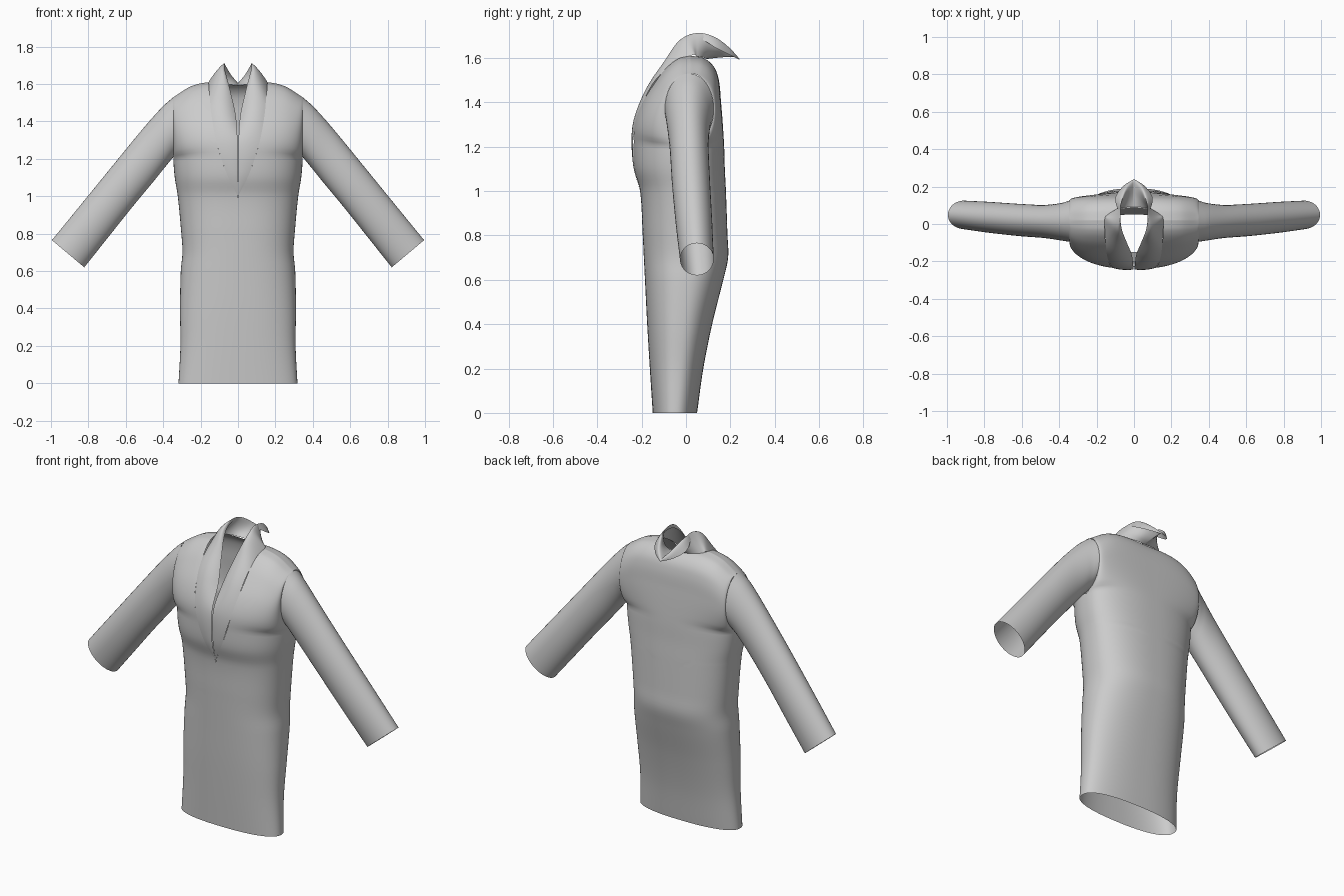
import bpy, bmesh, math
from mathutils import Vector

if "Cube" in bpy.data.objects:
    bpy.data.objects.remove(bpy.data.objects["Cube"])


def interp(table, t):
    """Smooth (Hermite) interpolation of rows (key, value, ...)."""
    n = len(table)
    t = min(max(t, table[0][0]), table[-1][0])
    i = max(k for k in range(n - 1) if table[k][0] <= t or k == 0)

    def slope(k, c):
        a, b = table[max(k - 1, 0)], table[min(k + 1, n - 1)]
        return (b[c] - a[c]) / (b[0] - a[0])
    h = table[i + 1][0] - table[i][0]
    f = (t - table[i][0]) / h
    out = []
    for c in range(1, len(table[0])):
        p, q = table[i][c], table[i + 1][c]
        m, k = slope(i, c) * h, slope(i + 1, c) * h
        out.append((2*f**3 - 3*f*f + 1)*p + (f**3 - 2*f*f + f)*m
                   + (3*f*f - 2*f**3)*q + (f**3 - f*f)*k)
    return out


def grid(bm, func, nu, nv):
    vs = [[bm.verts.new(func(u / nu, v / nv)) for u in range(nu + 1)]
          for v in range(nv + 1)]
    for v in range(nv):
        for u in range(nu):
            bm.faces.new((vs[v][u], vs[v][u+1], vs[v+1][u+1], vs[v+1][u]))


def finish(bm, name):
    bmesh.ops.remove_doubles(bm, verts=bm.verts, dist=0.0008)
    bmesh.ops.recalc_face_normals(bm, faces=bm.faces)
    me = bpy.data.meshes.new(name)
    bm.to_mesh(me)
    bm.free()
    ob = bpy.data.objects.new(name, me)
    bpy.context.collection.objects.link(ob)
    mod = ob.modifiers.new("mirror", 'MIRROR')
    mod.merge_threshold = 0.001
    bpy.context.view_layer.objects.active = ob
    ob.select_set(True)
    bpy.ops.object.shade_smooth_by_angle(angle=math.radians(50))
    ob.select_set(False)
    return ob


# Height, half width, front y, side seam y, back y
BODY = [(0.0, .318, -.15, -.05, .05), (.2, .308, -.163, -.04, .078),
        (.4, .31, -.175, -.025, .118), (.6, .306, -.185, -.005, .168),
        (.7, .297, -.19, .0, .19), (.8, .303, -.195, .005, .187),
        (1.0, .322, -.207, .01, .18), (1.1, .338, -.234, .012, .175),
        (1.2, .345, -.24, .015, .172), (1.3, .345, -.236, .015, .166),
        (1.4, .345, -.2, .015, .158), (1.5, .345, -.135, .015, .148),
        (1.56, .345, -.085, .015, .125), (1.6, .345, -.03, .02, .075),
        (1.61, .345, .02, .02, .02)]
VNECK = [(1.0, 0), (1.12, .06), (1.28, .113), (1.42, .14), (1.53, .151), (1.61, .157)]
SHOULDER = [(0, 1.61), (.15, 1.61), (.25, 1.588), (.345, 1.53)]
TOP = 1.61
ARM_Y, ARM_Z, ARM_RY, ARM_RZ = .015, 1.37, .11, .16


def shell(x, t, side):
    """Point on the front (-1) or back (+1) panel; leaves an oval armhole."""
    hw, yf, ym, yb = interp(BODY, t)
    s = min(abs(x) / hw, 1)
    z = t
    zs = t
    if t > 1.1:
        k = (t - 1.1) / (TOP - 1.1)
        z = 1.1 + k * (interp(SHOULDER, x)[0] - 1.1)
        zs = 1.1 + k * (1.53 - 1.1)
    e = ARM_RY * math.sqrt(max(0, 1 - ((zs - ARM_Z) / ARM_RZ) ** 2))
    edge = ym + side * e
    y = edge + ((yb if side > 0 else yf) - edge) * max(0, 1 - s ** 2.4) ** (1 / 2.4)
    return Vector((x, y, z))


def row(v):
    if v < .45:
        return v / .45
    return 1 + .61 * math.sin((v - .45) / .55 * math.pi / 2)


def front(u, v):
    t = row(v)
    x0 = interp(VNECK, t)[0] if t > 1 else 0
    return shell(x0 + (interp(BODY, t)[0] - x0) * math.sin(u * math.pi / 2), t, -1)


def back(u, v):
    t = row(v)
    x0 = interp(VNECK, t)[0] if t > 1 else 0
    hw = interp(BODY, t)[0]
    # inner columns fill the back of the neck, outer ones match the front
    if u < .25:
        x = (.157 if t > 1 else .1) * u / .25
    else:
        c = .157 if t > 1 else .1
        x = c + (hw - c) * math.sin((u - .25) / .75 * math.pi / 2)
    if x < .157:
        t = min(t, TOP - .015 * (1 - (x / .157) ** 2))
    return shell(x, t, 1)


# Dress body
bm = bmesh.new()
grid(bm, front, 24, 90)
grid(bm, back, 32, 90)
finish(bm, "dress_body")

# Sleeve: station, upper x z, lower x z, front y, back y
SLEEVE = [(0, .345, 1.53, .345, 1.21, -.095, .125),
          (.3, .40, 1.482, .38, 1.168, -.088, .112),
          (1, .505, 1.365, .455, 1.075, -.075, .102),
          (2, .665, 1.17, .575, .93, -.064, .108),
          (3, .84, .955, .70, .773, -.047, .118),
          (4, .995, .765, .822, .62, -.027, .125)]


def sleeve(u, v):
    ux, uz, lx, lz, y0, y1 = interp(SLEEVE, 4 * v)
    a = 2 * math.pi * u
    c, s = math.cos(a), math.sin(a)
    return Vector(((ux + lx) / 2 + c * (ux - lx) / 2, (y0 + y1) / 2 + s * (y1 - y0) / 2,
                   (uz + lz) / 2 + c * (uz - lz) / 2))


bm = bmesh.new()
grid(bm, sleeve, 40, 44)
finish(bm, "sleeves")

# Shawl collar: lofted from neckline seam over a roll to the free edge
seam = [shell(x, t, -1) for t, x in VNECK]
seam += [(.14, .05, 1.607), (.10, .075, 1.603), (.05, .088, 1.598), (0, .092, 1.595)]
roll = [(0, -.207, 1.0), (.03, -.24, 1.13), (.058, -.24, 1.3), (.075, -.185, 1.45),
        (.09, -.105, 1.575), (.098, -.025, 1.675), (.08, .05, 1.705),
        (.065, .12, 1.695), (.038, .18, 1.65), (0, .21, 1.605)]
free = [(0, -.207, 1.0), (.002, -.238, 1.13), (.003, -.235, 1.3), (.012, -.165, 1.43),
        (.038, -.1, 1.55), (.065, -.03, 1.655), (.077, .05, 1.69),
        (.1, .135, 1.645), (.06, .2, 1.612), (0, .24, 1.592)]
CURVES = [[(i, *p) for i, p in enumerate(c)] for c in (seam, roll, free)]


def collar(u, v):
    a, b, c = (Vector(interp(k, 9 * v)) for k in CURVES)
    p = a * (1 - u) * (1 - 2 * u) + b * 4 * u * (1 - u) + c * u * (2 * u - 1)
    p.x = max(p.x, 0)
    return p


bm = bmesh.new()
grid(bm, collar, 14, 80)
finish(bm, "shawl_collar")
